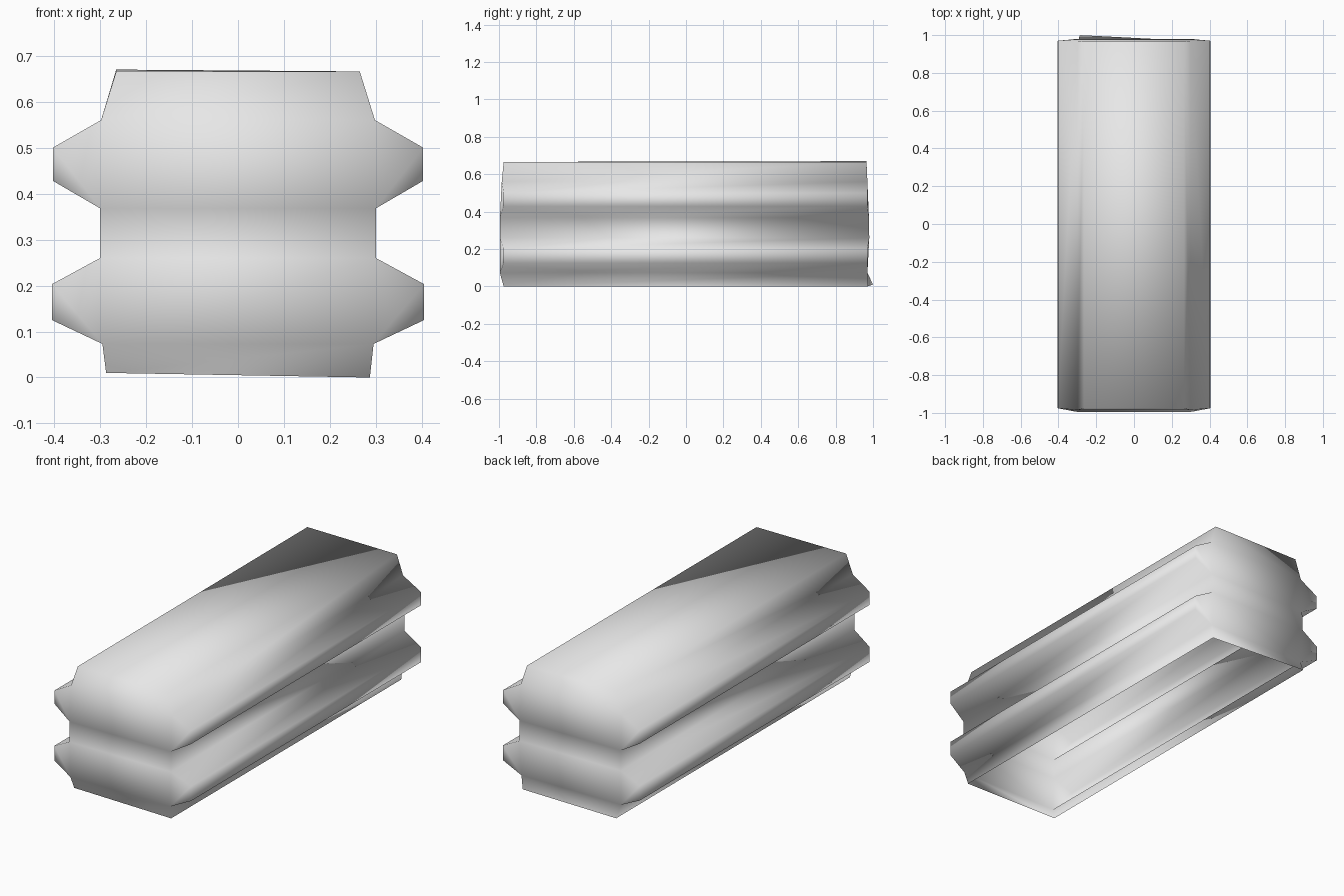
import bpy
import bmesh

if "Cube" in bpy.data.objects:
    bpy.data.objects.remove(bpy.data.objects["Cube"], do_unlink=True)

# Grey shell material
grey = bpy.data.materials.new("plain grey")
grey.use_nodes = True
colour = (0.8, 0.8, 0.8, 1)
grey.diffuse_color = colour
grey.node_tree.nodes["Principled BSDF"].inputs["Base Color"].default_value = colour

# Wall profile from rim to roof: half width, height, front end, back end
PROFILE = [
    (0.287, 0.005, -0.975, 0.970),
    (0.295, 0.073, -0.995, 0.970),
    (0.405, 0.125, -0.975, 0.970),
    (0.405, 0.203, -0.975, 0.970),
    (0.300, 0.260, -0.995, 0.980),
    (0.300, 0.368, -0.995, 0.978),
    (0.403, 0.428, -0.975, 0.970),
    (0.403, 0.500, -0.975, 0.970),
    (0.298, 0.560, -0.985, 0.970),
    (0.265, 0.666, -0.975, 0.965),
]
LAST = len(PROFILE) - 1
RIBS = [(1, 2, 3, 4), (5, 6, 7, 8)]
END_LEVELS = [0, 1, 4, 5, 8, LAST]

bm = bmesh.new()
v = {}
for i, (half, z, front, back) in enumerate(PROFILE):
    for sx in (-1, 1):
        for sy, y in ((-1, front), (1, back)):
            v[i, sx, sy] = bm.verts.new((sx * half, y, z))

# Slightly warped rim and roof corners
for sy in (-1, 1):
    v[0, -1, sy].co.z = 0.01
    v[0, 1, sy].co.z = 0.0
v[0, -1, 1].co.y = 1.0
v[LAST, -1, 1].co.z = 0.67


def face(*keys):
    bm.faces.new([v[k] for k in keys])


# Long ribbed sides
for i in range(LAST):
    for sx in (-1, 1):
        face((i, sx, -1), (i, sx, 1), (i + 1, sx, 1), (i + 1, sx, -1))

# End walls and rib caps
for sy in (-1, 1):
    for a, b in zip(END_LEVELS, END_LEVELS[1:]):
        face((a, -1, sy), (a, 1, sy), (b, 1, sy), (b, -1, sy))
    for rib in RIBS:
        for sx in (-1, 1):
            face(*[(i, sx, sy) for i in rib])

# Roof; the underside stays open
face((LAST, -1, -1), (LAST, 1, -1), (LAST, 1, 1), (LAST, -1, 1))

bmesh.ops.recalc_face_normals(bm, faces=bm.faces)
for f in bm.faces:
    f.smooth = True

mesh = bpy.data.meshes.new("ribbed_shell")
bm.to_mesh(mesh)
bm.free()
mesh.materials.append(grey)
shell = bpy.data.objects.new("ribbed_shell", mesh)
bpy.context.collection.objects.link(shell)
